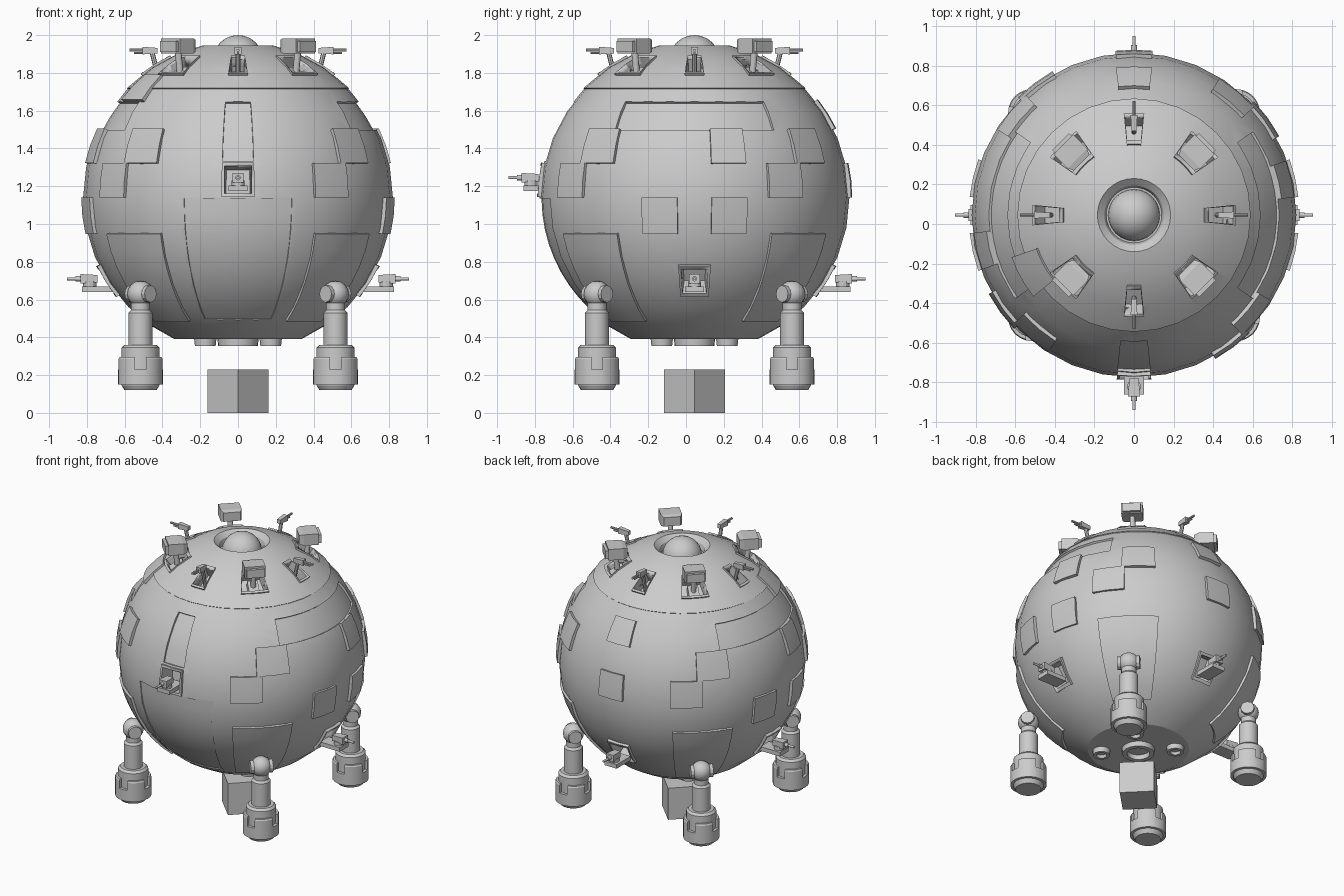
import bpy, bmesh
from math import sin, cos, asin, sqrt, radians, pi
from mathutils import Vector, Matrix

if "Cube" in bpy.data.objects:
    bpy.data.objects.remove(bpy.data.objects["Cube"])

R, CY, CZ = 0.82, 0.045, 1.14
C = Vector((0, CY, CZ))


def P(az, r, z, t=0):
    """Point at azimuth az (degrees from +x), radius r, height z, sideways t."""
    a = radians(az)
    return Vector((r * cos(a) - t * sin(a), CY + r * sin(a) + t * cos(a), z))


def finish(name, bm, smooth=True):
    bmesh.ops.recalc_face_normals(bm, faces=bm.faces[:])
    me = bpy.data.meshes.new(name)
    bm.to_mesh(me)
    bm.free()
    ob = bpy.data.objects.new(name, me)
    bpy.context.collection.objects.link(ob)
    if smooth:
        shade(ob)
    return ob


def activate(ob):
    bpy.ops.object.select_all(action='DESELECT')
    ob.select_set(True)
    bpy.context.view_layer.objects.active = ob


def shade(ob):
    activate(ob)
    bpy.ops.object.shade_smooth_by_angle(angle=radians(25))


def lathe(name, pts, at, seg=16):
    bm = bmesh.new()
    vs = [bm.verts.new((r, 0, z)) for r, z in pts]
    es = [bm.edges.new(e) for e in zip(vs, vs[1:])]
    bmesh.ops.spin(bm, geom=vs + es, cent=(0, 0, 0), axis=(0, 0, 1), angle=2 * pi, steps=seg)
    bmesh.ops.remove_doubles(bm, verts=bm.verts[:], dist=1e-5)
    bm.transform(Matrix.Translation(at))
    return finish(name, bm)


def box(name, az, r, z, size, pitch=0, taper=1.0):
    """Box with x radial, y sideways; the inner end may be tapered."""
    bm = bmesh.new()
    bmesh.ops.create_cube(bm, size=1)
    for v in bm.verts:
        k = taper if v.co.x < 0 else 1
        v.co = (v.co.x * size[0], v.co.y * size[1] * k, v.co.z * size[2] * k)
    bm.transform(Matrix.Translation(P(az, r, z)) @ Matrix.Rotation(radians(az), 4, 'Z')
                 @ Matrix.Rotation(radians(-pitch), 4, 'Y'))
    return finish(name, bm, False)


def rod(name, a, b, r, r2=None, seg=12):
    d = b - a
    bm = bmesh.new()
    bmesh.ops.create_cone(bm, cap_ends=True, segments=seg, radius1=r,
                          radius2=r if r2 is None else r2, depth=d.length)
    bm.transform(Matrix.Translation((a + b) / 2) @ d.to_track_quat('Z', 'Y').to_matrix().to_4x4())
    return finish(name, bm)


def patch(name, az, half, z0, z1, r_in, r_out):
    """Solid piece of spherical shell, for raised plates and cutters."""
    na, nz = max(2, int(half / 3)), max(2, int((z1 - z0) / 0.07))
    l0, l1 = asin((z0 - CZ) / R), asin((z1 - CZ) / R)
    bm = bmesh.new()
    g = []
    for i in range(nz + 1):
        l = l0 + (l1 - l0) * i / nz
        g.append([bm.verts.new(P(az + half * (2 * j / na - 1), r_in * cos(l), CZ + r_in * sin(l)))
                  for j in range(na + 1)])
    for i in range(nz):
        for j in range(na):
            bm.faces.new((g[i][j], g[i][j + 1], g[i + 1][j + 1], g[i + 1][j]))
    ext = bmesh.ops.extrude_face_region(bm, geom=bm.faces[:], use_keep_orig=True)
    for v in ext['geom']:
        if isinstance(v, bmesh.types.BMVert):
            v.co = C + (v.co - C) * (r_out / r_in)
    return finish(name, bm)


def cut(ob, cutter):
    m = ob.modifiers.new("cut", 'BOOLEAN')
    m.operation, m.solver, m.object = 'DIFFERENCE', 'EXACT', cutter
    activate(ob)
    bpy.ops.object.modifier_apply(modifier=m.name)


def drop(cutter):
    bpy.data.objects.remove(cutter, do_unlink=True)


# Hull: sphere with a flat base, a seam near the top and a well for the dome
prof = [(0, 0.39), (0.335, 0.39)]
prof += [(R * cos(radians(d)), CZ + R * sin(radians(d))) for d in (-56.25, -45, -33.75, -22.5, -11.25,
                                                                  0, 11.25, 22.5, 33.75, 44.5)]
prof += [(0.826 * cos(radians(d)), CZ + 0.826 * sin(radians(d))) for d in (44.5, 56.25, 67.5, 76.5)]
prof += [(0.185, 1.945), (0.15, 1.915), (0.14, 1.88), (0, 1.88)]
hull = lathe("hull", prof, (0, CY, 0), 32)
lathe("top_dome", [(0.132, 1.87)] + [(0.132 * cos(radians(a)), 1.87 + 0.13 * sin(radians(a)))
                                     for a in (15, 30, 45, 60, 75)] + [(0, 2.0)], (0, CY, 0), 24)


def recess(args, depth):
    c = patch("cutter", *args, R - depth, 0.95)
    cut(hull, c)
    drop(c)


def framed_bay(az, half, z0, z1, depth, rim):
    """Recess in the hull with a raised frame around it."""
    c = patch("cutter", az, half, z0, z1, R - depth, 0.95)
    cut(hull, c)
    f = patch("bay_frame", az, half + rim * 60, z0 - rim, z1 + rim, 0.78, 0.834)
    cut(f, c)
    drop(c)


# Shallow recesses: front hatch, front channel, wide side panels
recess((-90, 20.5, 0.49, 1.135), 0.01)
recess((-90, 6, 1.335, 1.65), 0.018)
for az in (0, 180):
    recess((az, 35, 1.5, 1.65), 0.018)

# Raised hull plates: the pattern repeats half a turn round
plates = [(13, 6.7, 0.95, 1.14), (-13, 6.7, 0.95, 1.14), (13, 6.7, 1.32, 1.5),
          (-40, 8, 1.32, 1.5), (-53, 7.5, 1.14, 1.32), (36, 7.5, 1.14, 1.32), (50, 8, 1.32, 1.5)]
for turn in (0, 180):
    for az, half, z0, z1 in plates:
        patch("hull_plate", az + turn, half, z0, z1, 0.79, 0.835)
patch("back_plate_upper", 90, 7, 1.5, 1.65, 0.79, 0.835)
patch("back_plate_lower", 90, 6.5, 1.14, 1.32, 0.79, 0.835)
patch("shoulder_plate", 209, 10, 1.65, 1.78, 0.79, 0.835)
for az in (45, 135, 225, 315):
    patch("leg_hatch", az, 14.5, 0.49, 0.95, 0.79, 0.832)


# Side guns on platforms inside framed bays
def side_gun(az, r, z):
    box("gun_platform", az, r - 0.16, z - 0.055, (0.16, 0.1, 0.03))
    rod("gun_pivot", P(az, r - 0.12, z - 0.04), P(az, r - 0.12, z - 0.015), 0.035)
    box("gun_body", az, r - 0.115, z, (0.09, 0.06, 0.05), 0, 0.8)
    rod("gun_sleeve", P(az, r - 0.075, z), P(az, r - 0.045, z), 0.014)
    rod("gun_barrel", P(az, r - 0.05, z), P(az, r, z), 0.008)


framed_bay(-90, 5, 1.16, 1.305, 0.1, 0.017)
side_gun(-90, 0.985, 1.245)
for az in (0, 90, 180):
    framed_bay(az, 5.5, 0.64, 0.765, 0.1, 0.018)
    side_gun(az, 0.905, 0.71)

# Ring of top weapons: light guns on the axes, heavy pods on the diagonals
for i in range(4):
    az = i * 90
    framed_bay(az, 5.2, 1.795, 1.87, 0.07, 0.01)
    rod("light_gun_post", P(az, 0.42, 1.77), P(az, 0.455, 1.91), 0.013, seg=8)
    box("light_gun_body", az, 0.465, 1.918, (0.08, 0.035, 0.04), 0, 0.7)
    rod("light_gun_barrel", P(az, 0.49, 1.92), P(az, 0.575, 1.92), 0.008, seg=8)
    rod("light_gun_rod", P(az, 0.49, 1.905), P(az, 0.55, 1.905), 0.006, seg=8)

    az += 45
    framed_bay(az, 10, 1.795, 1.87, 0.07, 0.01)
    box("pod_base", az, 0.43, 1.785, (0.1, 0.07, 0.05), -30)
    rod("pod_post", P(az, 0.43, 1.77), P(az, 0.45, 1.93), 0.018)
    box("pod_body", az, 0.455, 1.943, (0.1, 0.14, 0.08), 0)
    box("pod_back", az, 0.39, 1.943, (0.03, 0.14, 0.08), 0, 0.8)
    box("pod_nose", az, 0.515, 1.94, (0.02, 0.12, 0.06), 0)

# Legs: ball joint, column and notched foot
for az in (45, 135, 225, 315):
    c = P(az, 0.73, 0)
    lathe("leg_ball", [(0.07 * cos(radians(a)), 0.63 + 0.07 * sin(radians(a)))
                       for a in (-90, -67, -45, -22, 0, 22, 45, 67, 90)], c)
    rod("leg_axle", P(az, 0.73, 0.63, -0.075), P(az, 0.73, 0.63, 0.075), 0.045)
    lathe("leg_column", [(0, 0.33), (0.063, 0.33), (0.063, 0.53), (0.05, 0.545), (0.05, 0.59), (0, 0.59)], c)
    foot = lathe("foot_shell", [(0, 0.15), (0.12, 0.15), (0.12, 0.285), (0.115, 0.295), (0, 0.295)], c, 24)
    for size in ((0.3, 0.06, 0.09), (0.06, 0.3, 0.09)):
        bm = bmesh.new()
        bmesh.ops.create_cube(bm, size=1)
        bm.transform(Matrix.Translation(c + Vector((0, 0, 0.275))) @ Matrix.Diagonal((*size, 1)))
        k = finish("cutter", bm, False)
        cut(foot, k)
        drop(k)
    lathe("foot_core", [(0, 0.12), (0.085, 0.12), (0.1, 0.145), (0.1, 0.345), (0.085, 0.36), (0, 0.36)], c, 24)

# Underside: hollow central port with four thrusters
lathe("belly_port", [(0.075, 0.4), (0.075, 0.355), (0.105, 0.355), (0.11, 0.4)], (0, CY, 0), 24)
for az in (45, 135, 225, 315):
    lathe("thruster", [(0.06, 0.4), (0.055, 0.355), (0.035, 0.355), (0.03, 0.375), (0, 0.375)],
          P(az, 0.245, 0))

# Block standing on the ground beneath the hull
box("ground_block", 45, 0, 0.115, (0.228, 0.228, 0.23))
shade(hull)
